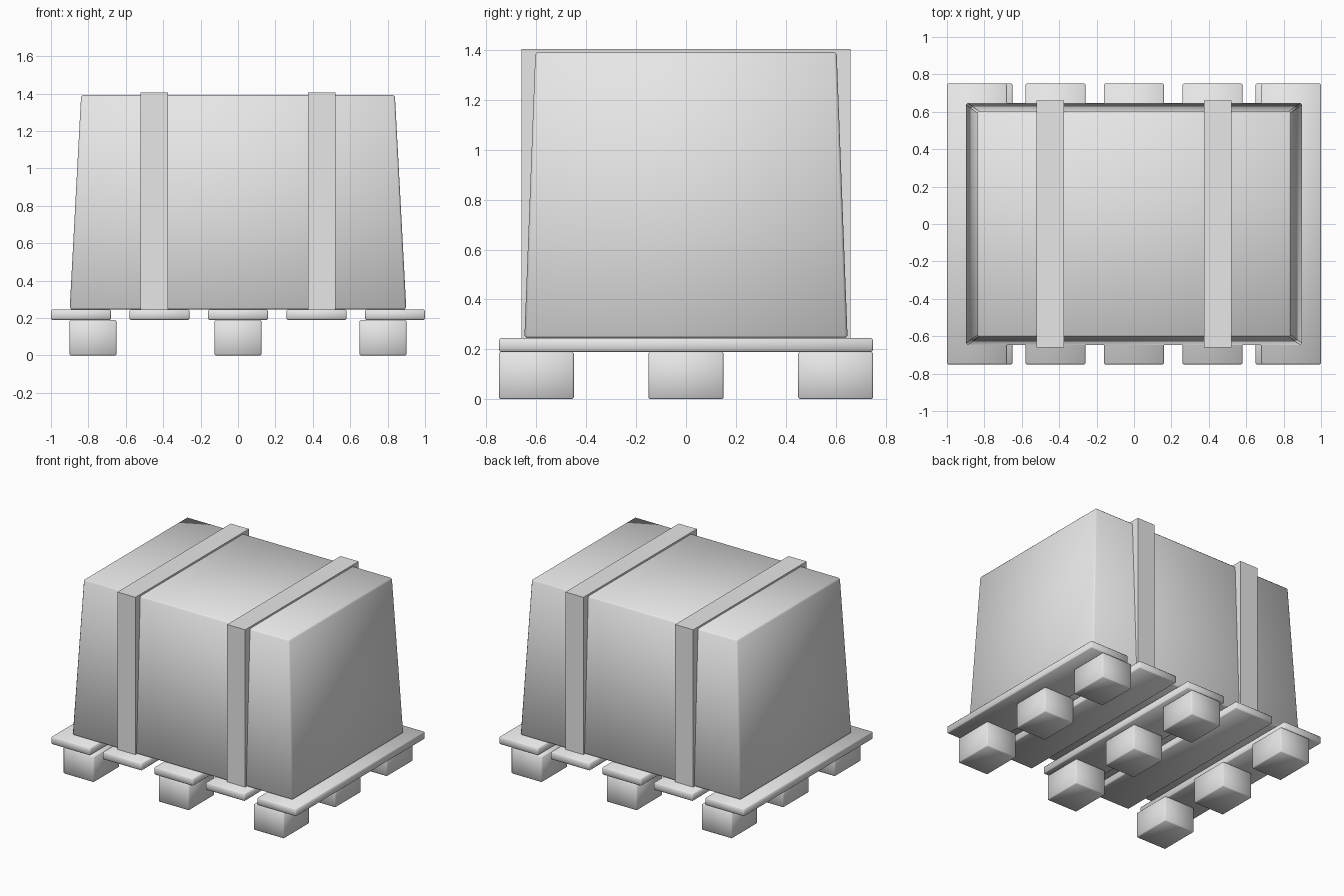
import bpy, math

if "Cube" in bpy.data.objects:
    bpy.data.objects.remove(bpy.data.objects["Cube"])

grey = bpy.data.materials.new("plain grey")
grey.diffuse_color = (0.8, 0.8, 0.8, 1)
grey.use_nodes = True
grey.node_tree.nodes["Principled BSDF"].inputs["Base Color"].default_value = grey.diffuse_color


def box(name, x, y, z, taper=None, bevel=0.006):
    """Box spanning the (min, max) ranges; taper scales the top face in x and y."""
    bpy.ops.mesh.primitive_cube_add(size=1)
    ob = bpy.context.object
    ob.name = name
    for v in ob.data.vertices:
        tx, ty = taper if taper and v.co.z > 0 else (1, 1)
        v.co = [(lo + hi) / 2 + c * (hi - lo) * t
                for (lo, hi), c, t in zip((x, y, z), v.co, (tx, ty, 1))]
    ob.data.materials.append(grey)
    if bevel:
        mod = ob.modifiers.new("edge bevel", 'BEVEL')
        mod.width = bevel
        mod.segments = 1
        bpy.ops.object.modifier_apply(modifier=mod.name)
    bpy.ops.object.shade_smooth_by_angle(angle=math.radians(60))
    return ob


# Pallet blocks, three by three
for cx in (-0.775, 0, 0.775):
    for cy in (-0.6, 0, 0.6):
        box("pallet_block", (cx - 0.125, cx + 0.125), (cy - 0.15, cy + 0.15), (0, 0.19))

# Deck planks running front to back
for i in range(-2, 3):
    cx = i * 0.42
    box("deck_plank", (cx - 0.16, cx + 0.16), (-0.75, 0.75), (0.19, 0.245))

# Tapered cargo
box("cargo", (-0.9, 0.9), (-0.648, 0.648), (0.245, 1.392), taper=(0.932, 0.932), bevel=0.01)

# Straps around the cargo
for s in (-1, 1):
    cx = s * 0.4475
    box("strap", (cx - 0.0735, cx + 0.0735), (-0.66, 0.66), (0.24, 1.405), bevel=0)
